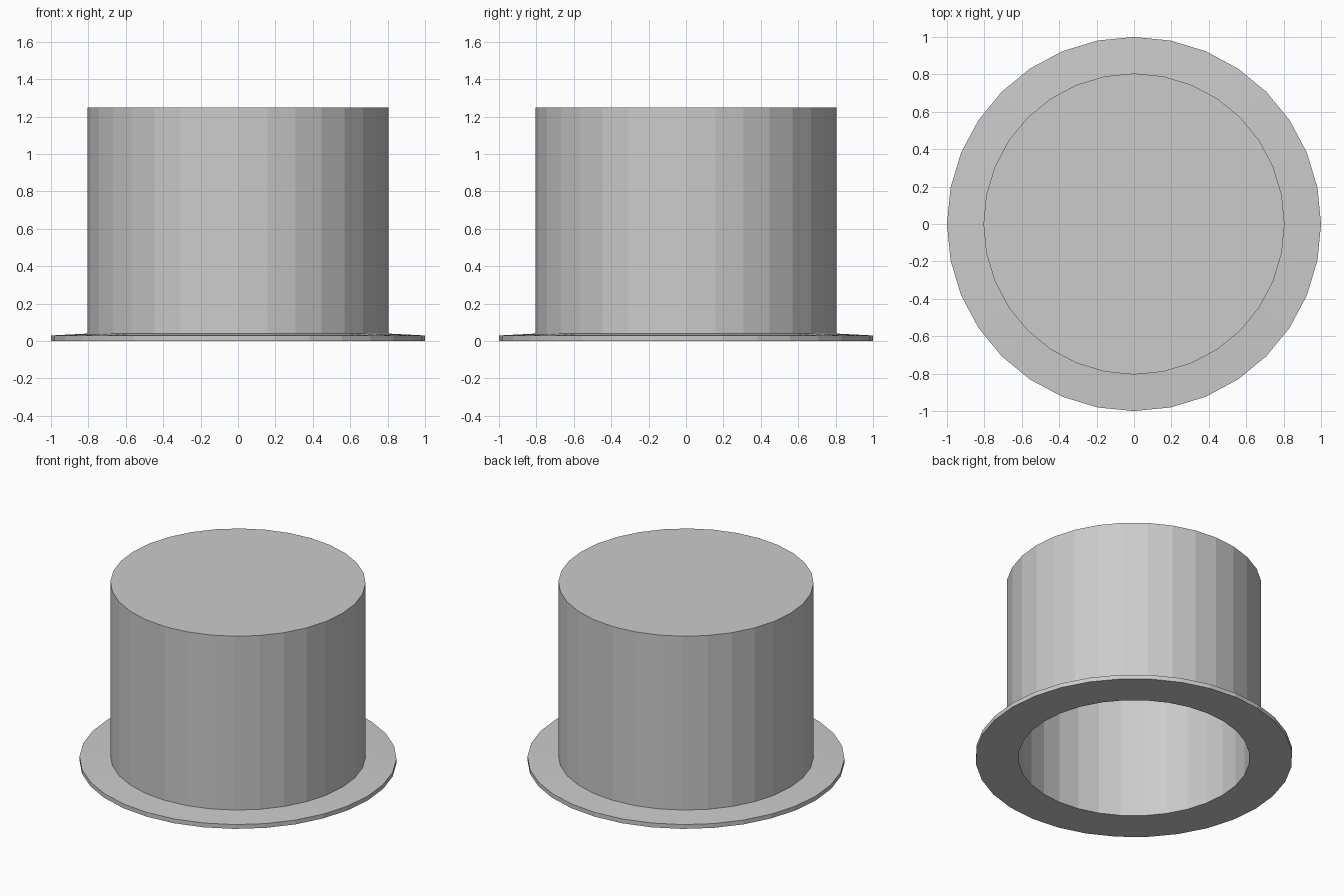
import bpy
import bmesh
from math import cos, sin, tau

if "Cube" in bpy.data.objects:
    bpy.data.objects.remove(bpy.data.objects["Cube"])

SIDES = 32

# Cross-section (radius, height): inner ceiling, mouth, brim, crown top
PROFILE = [
    (0.73, 1.18),
    (0.73, 0.0),
    (1.0, 0.0),
    (1.0, 0.03),
    (0.805, 0.04),
    (0.805, 1.25),
]


def lathe(name, profile, sides):
    """Revolve a profile around z and close both ends with flat caps."""
    bm = bmesh.new()
    rings = [[bm.verts.new((r * cos(tau * i / sides), r * sin(tau * i / sides), z))
              for i in range(sides)] for r, z in profile]
    for a, b in zip(rings, rings[1:]):
        for i in range(sides):
            j = (i + 1) % sides
            bm.faces.new((a[i], a[j], b[j], b[i]))
    bm.faces.new(rings[0])
    bm.faces.new(rings[-1])
    bmesh.ops.recalc_face_normals(bm, faces=bm.faces)
    mesh = bpy.data.meshes.new(name)
    bm.to_mesh(mesh)
    bm.free()
    obj = bpy.data.objects.new(name, mesh)
    bpy.context.collection.objects.link(obj)
    return obj


# Hollow top hat: crown and brim in one shell
lathe("top_hat", PROFILE, SIDES)
